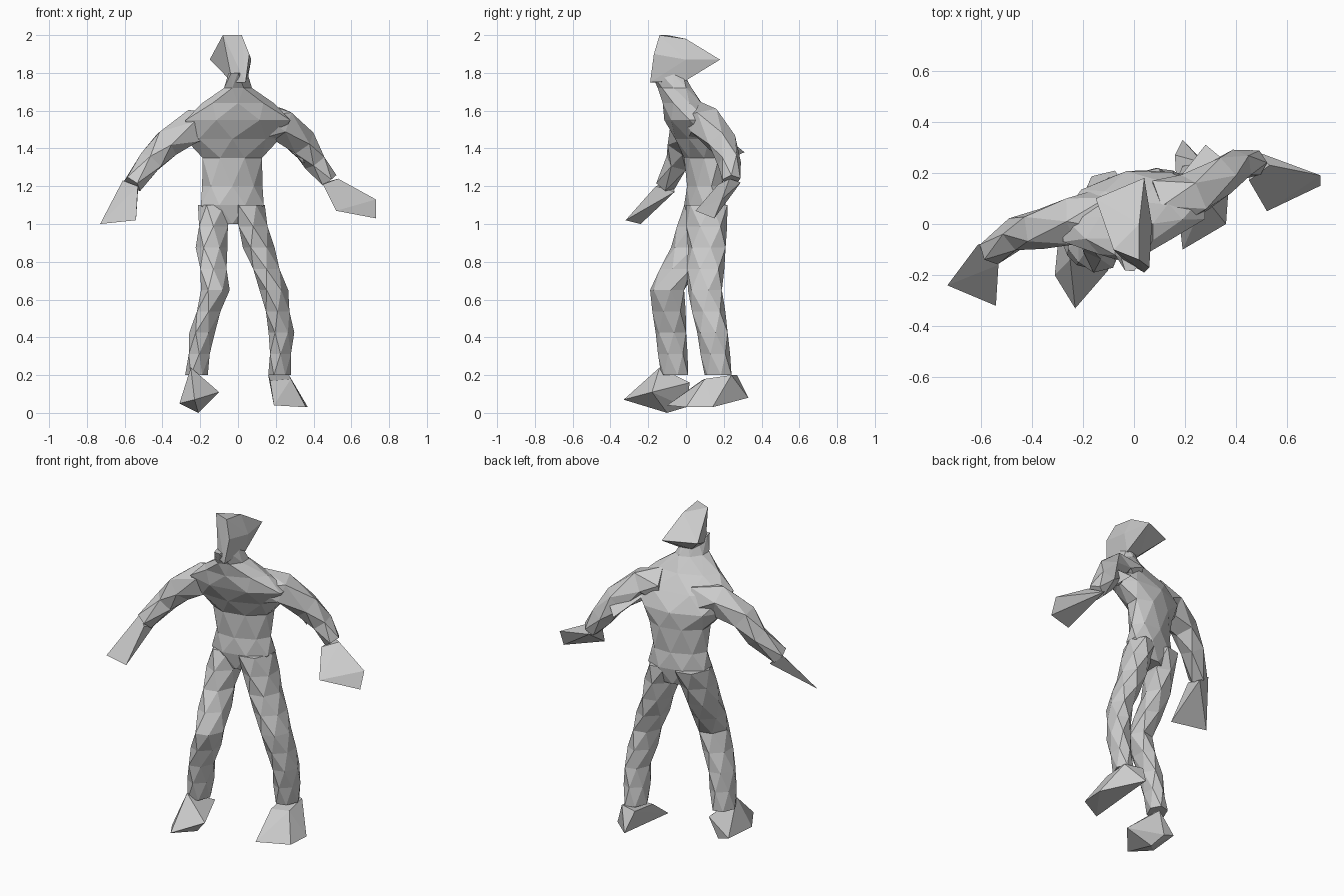
import bpy, bmesh, math
from mathutils import Vector

if "Cube" in bpy.data.objects:
    bpy.data.objects.remove(bpy.data.objects["Cube"], do_unlink=True)

grey = bpy.data.materials.new("plain grey")
grey.use_nodes = True
grey.diffuse_color = (.6, .6, .6, 1)
grey.node_tree.nodes["Principled BSDF"].inputs["Base Color"].default_value = grey.diffuse_color


def finish(name, bm):
    """Turn the faceted solid into a grey object."""
    bmesh.ops.triangulate(bm, faces=bm.faces[:])
    bmesh.ops.recalc_face_normals(bm, faces=bm.faces[:])
    mesh = bpy.data.meshes.new(name)
    bm.to_mesh(mesh)
    bm.free()
    mesh.materials.append(grey)
    bpy.context.collection.objects.link(bpy.data.objects.new(name, mesh))


def hull(name, *corners):
    """Faceted solid around a few corners."""
    bm = bmesh.new()
    for corner in corners:
        bm.verts.new(corner)
    bmesh.ops.convex_hull(bm, input=bm.verts[:])
    loose = [v for v in bm.verts if not v.link_faces]
    bmesh.ops.delete(bm, geom=loose, context='VERTS')
    finish(name, bm)


def oval(centre, across, deep, sides, step, turn=0):
    """Ring of points; every other step is shifted by half a side."""
    ring = []
    for i in range(sides):
        angle = math.tau * (i + (step % 2) / 2) / sides
        ring.append(centre + across * math.cos(angle) + deep * math.sin(angle + turn))
    return ring


def skin(name, rings):
    """Bridge the shifted rings with triangles and close the ends."""
    bm = bmesh.new()
    loops = [[bm.verts.new(point) for point in ring] for ring in rings]
    sides = len(loops[0])
    for k, (low, high) in enumerate(zip(loops, loops[1:])):
        if k % 2:
            low, high = high, low
        for i in range(sides):
            j = (i + 1) % sides
            bm.faces.new((low[i], low[j], high[i]))
            bm.faces.new((low[j], high[j], high[i]))
    bm.faces.new(loops[0])
    bm.faces.new(loops[-1])
    finish(name, bm)


def arm(name, path, thick, thin):
    """Tapering tube with rings standing across the path."""
    points = [Vector(p) for p in path]
    last = len(points) - 1
    rings = []
    for k, point in enumerate(points):
        along = points[min(k + 1, last)] - points[max(k - 1, 0)]
        side = along.cross(Vector((0, 1, 0))).normalized()
        up = side.cross(along).normalized()
        radius = thick + (thin - thick) * k / last
        rings.append(oval(point, side * radius, up * radius, 5, k))
    skin(name, rings)


def leg(name, hip, thigh, knee, shin, ankle):
    """Tapering tube with evenly spaced level rings, given as (x, y)."""
    joints = [Vector((*p, 1.1 - .225 * k)) for k, p in enumerate((hip, thigh, knee, shin, ankle))]
    centres = [joints[0]]
    for upper, lower in zip(joints, joints[1:]):
        centres += [(upper + lower) / 2, lower]
    rings = []
    for k, centre in enumerate(centres):
        radius = .092 - .004 * k
        rings.append(oval(centre, Vector((radius, 0, 0)), Vector((0, radius * 1.25, 0)), 6, k, .2))
    skin(name, rings)


# Torso: height, half width and half depth; the chest leans forward
torso = []
for k, (z, wide, deep) in enumerate((
        (1, .1, .08), (1.1, .18, .11), (1.2, .16, .1), (1.35, .17, .11), (1.45, .25, .14),
        (1.55, .3, .14), (1.64, .19, .11), (1.72, .08, .09), (1.8, .05, .09))):
    centre = Vector((-.03 if z < 1.5 else 0, .1 - .5 * max(0, z - 1.4), z))
    torso.append(oval(centre, Vector((wide, 0, 0)), Vector((0, deep, 0)), 8, k, .35))
skin("torso", torso)

# Head with a wedge at the back
hull("head", (-.08, -.1, 2), (.02, -.14, 2), (.02, 0, 1.98), (.06, -.17, 1.9),
     (.07, 0, 1.87), (-.15, .1, 1.87), (.04, .18, 1.87),
     (.04, -.19, 1.75), (-.03, -.15, 1.75), (.05, 0, 1.76), (-.04, 0, 1.77))

# Arms and pointed left shoulder blade
arm("right_arm", [(-.1, .04, 1.5), (-.24, .01, 1.51), (-.38, -.02, 1.43),
                  (-.46, -.04, 1.33), (-.56, -.11, 1.21)], .11, .055)
arm("left_arm", [(.1, .07, 1.54), (.23, .11, 1.53), (.34, .19, 1.43),
                 (.41, .23, 1.33), (.48, .24, 1.23)], .11, .05)
hull("left_shoulder_blade", (.28, .31, 1.38), (.4, .21, 1.46), (.29, .08, 1.54),
     (.16, .16, 1.5), (.35, .17, 1.32))

# Hands
hull("right_hand", (-.61, -.08, 1.23), (-.53, -.16, 1.2), (-.53, -.06, 1.17),
     (-.73, -.24, 1), (-.54, -.32, 1.02))
hull("left_hand", (.46, .29, 1.22), (.45, .17, 1.21), (.53, .23, 1.24),
     (.73, .19, 1.13), (.73, .15, 1.03), (.52, .05, 1.07))

# Legs
leg("right_leg", (-.12, .1), (-.14, .02), (-.12, -.1), (-.19, -.08), (-.22, -.06))
leg("left_leg", (.05, .11), (.11, .11), (.19, .1), (.23, .14), (.22, .17))

# Feet
hull("right_foot", (-.23, -.33, .07), (-.31, -.2, .05), (-.21, -.1, 0), (-.1, -.18, .11),
     (-.25, -.14, .24), (-.29, 0, .05), (-.17, .02, .16), (-.22, 0, .03))
hull("left_foot", (.19, -.1, .04), (.36, 0, .03), (.37, .14, .03), (.19, .33, .08),
     (.28, .1, .18), (.16, .27, .2), (.17, .08, .17), (.27, .24, .2))
